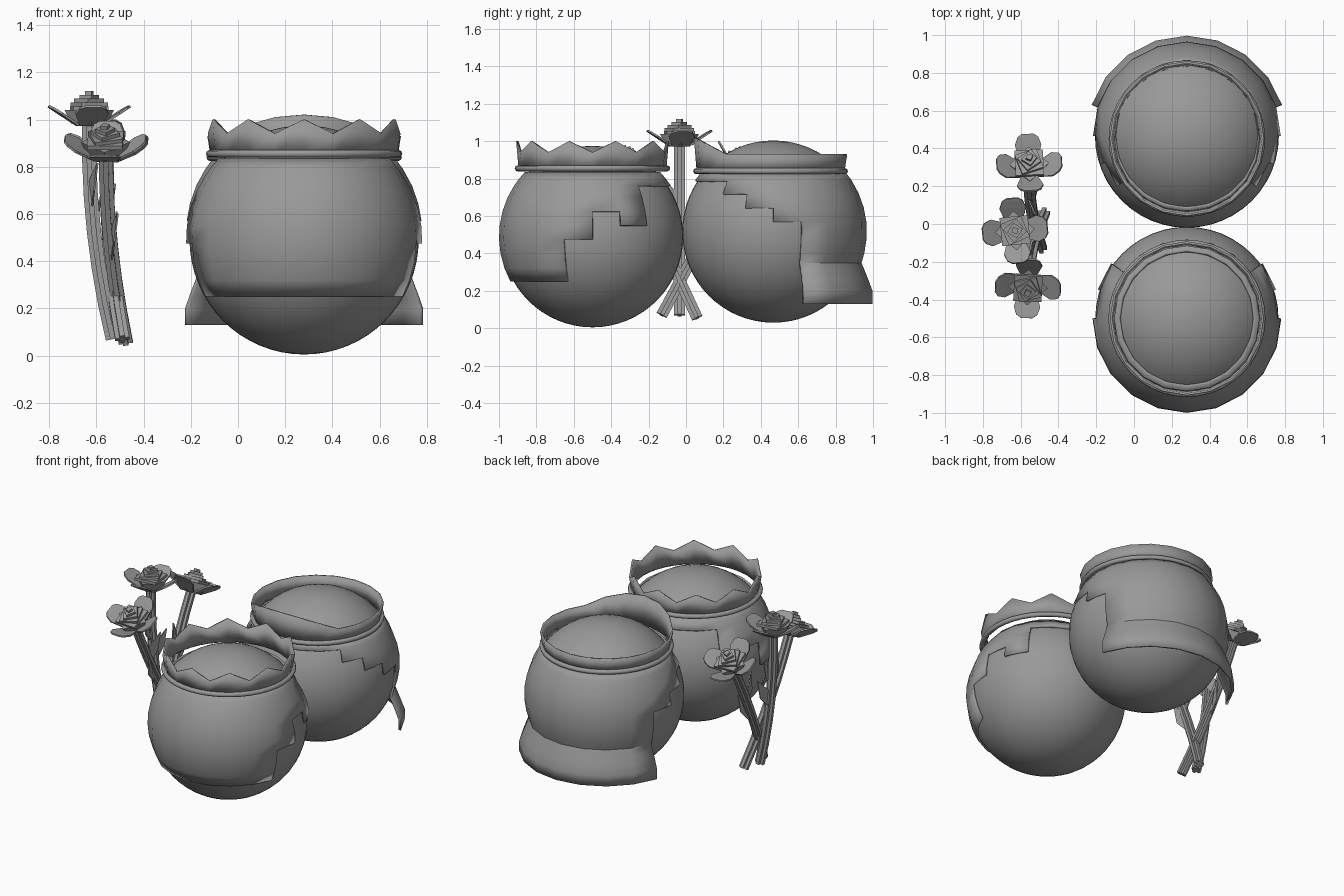
import bpy, bmesh, math
from mathutils import Vector, Matrix

if "Cube" in bpy.data.objects:
    bpy.data.objects.remove(bpy.data.objects["Cube"])

grey = bpy.data.materials.new("mid_grey")
grey.diffuse_color = (0.32, 0.32, 0.32, 1)
grey.use_nodes = True
grey.node_tree.nodes["Principled BSDF"].inputs["Base Color"].default_value = grey.diffuse_color


def finish(name, bm, smooth=None, thick=0):
    bmesh.ops.recalc_face_normals(bm, faces=bm.faces)
    me = bpy.data.meshes.new(name)
    bm.to_mesh(me)
    bm.free()
    me.materials.append(grey)
    ob = bpy.data.objects.new(name, me)
    bpy.context.collection.objects.link(ob)
    if thick:
        mod = ob.modifiers.new("thickness", 'SOLIDIFY')
        mod.thickness = thick
        mod.offset = -1
    if smooth:
        bpy.ops.object.select_all(action='DESELECT')
        ob.select_set(True)
        bpy.context.view_layer.objects.active = ob
        bpy.ops.object.shade_smooth_by_angle(angle=math.radians(smooth))
    return ob


def polar(c, r, deg, z):
    """Point around a centre; zero degrees faces the front."""
    a = math.radians(deg)
    return Vector((c[0] + r * math.sin(a), c[1] - r * math.cos(a), z))


def ball(name, c, r):
    bm = bmesh.new()
    bmesh.ops.create_uvsphere(bm, u_segments=48, v_segments=32, radius=r,
                              matrix=Matrix.Translation(c))
    finish(name, bm, 40)


def shell(name, c, rows, radius, lower):
    """Stepped wrap around a ball: each column starts at its own height."""
    bm = bmesh.new()
    grid = [[bm.verts.new(polar(c, radius(z), 18 * i, z)) for z in rows] for i in range(20)]
    for i in range(20):
        a = 18 * i + 9
        low = lower(min(a, 360 - a))
        for j in range(len(rows) - 1):
            if rows[j] >= low - 1e-4:
                k = (i + 1) % 20
                bm.faces.new((grid[i][j], grid[k][j], grid[k][j + 1], grid[i][j + 1]))
    bmesh.ops.delete(bm, geom=[v for v in bm.verts if not v.link_faces], context='VERTS')
    finish(name, bm, 35, 0.015)


def band(name, c, r0, r1, z0, top):
    """Open upright band whose top edge follows a rule."""
    bm = bmesh.new()
    n = 20
    lo = [bm.verts.new(polar(c, r0, 18 * i, z0)) for i in range(n)]
    hi = [bm.verts.new(polar(c, r1, 18 * i, top(i))) for i in range(n)]
    for i in range(n):
        k = (i + 1) % n
        bm.faces.new((lo[i], lo[k], hi[k], hi[i]))
    finish(name, bm, 30, 0.012)


def ring(name, c, r, minor, z):
    bm = bmesh.new()
    n, m = 40, 8
    g = [[bm.verts.new(polar(c, r + minor * math.cos(math.tau * j / m), 9 * i,
                             z + minor * math.sin(math.tau * j / m)))
          for j in range(m)] for i in range(n)]
    for i in range(n):
        for j in range(m):
            a, b = (i + 1) % n, (j + 1) % m
            bm.faces.new((g[i][j], g[a][j], g[a][b], g[i][b]))
    finish(name, bm, 50)


def stepped(limits, last):
    def rule(a):
        for lim, z in limits:
            if a < lim:
                return z
        return last
    return rule


def round_r(cz):
    return lambda z: math.sqrt(0.25 - (z - cz) ** 2)


# Front ball with short wrap and pointed crown
FRONT = (0.28, -0.5, 0.49)
ball("front_ball", FRONT, 0.485)
shell("front_wrap", FRONT, [0.25, 0.32, 0.4, 0.475, 0.55, 0.625, 0.70, 0.765, 0.80, 0.835],
      round_r(0.49),
      stepped([(72, 0.25), (90, 0.475), (108, 0.625), (126, 0.55)], 0.765))
band("pointed_crown", FRONT, 0.395, 0.408, 0.85, lambda i: 0.94 if i % 2 else 1.0)
ring("crown_ring", FRONT, 0.40, 0.016, 0.855)

# Back ball with long flared wrap and raised headband
BACK = (0.28, 0.467, 0.517)
BAND = (0.28, 0.452, 0)
ball("back_ball", BACK, 0.487)


def flared(z):
    r = round_r(0.517)(z)
    if z < 0.35:
        r = {0.13: 0.53, 0.2: 0.53, 0.26: 0.508, 0.31: 0.488}[z]
    return r


shell("back_wrap", BACK,
      [0.13, 0.2, 0.26, 0.31, 0.35, 0.40, 0.48, 0.57, 0.645, 0.72, 0.79, 0.835], flared,
      stepped([(54, 0.79), (72, 0.72), (90, 0.645), (108, 0.57)], 0.13))
band("raised_headband", BAND, 0.395, 0.41, 0.835,
     lambda i: 0.93 + 0.09 * max(0, (math.cos(math.radians(18 * i)) - 0.6) / 0.4))
ring("headband_ring", BAND, 0.398, 0.016, 0.84)


# Flowers
def stem(name, pts, w=0.03, t=0.011):
    """Plus-shaped section swept along a path."""
    bm = bmesh.new()
    sec = [(w, t), (t, t), (t, w), (-t, w), (-t, t), (-w, t),
           (-w, -t), (-t, -t), (-t, -w), (t, -w), (t, -t), (w, -t)]
    loops = []
    for i, p in enumerate(pts):
        d = (pts[min(i + 1, len(pts) - 1)] - pts[max(i - 1, 0)]).normalized()
        x = Vector((1, 0, 0))
        x = (x - d * x.dot(d)).normalized()
        y = d.cross(x)
        loops.append([bm.verts.new(p + x * u + y * v) for u, v in sec])
    for a, b in zip(loops, loops[1:]):
        for i in range(12):
            k = (i + 1) % 12
            bm.faces.new((a[i], a[k], b[k], b[i]))
    bm.faces.new(loops[0])
    bm.faces.new(loops[-1])
    finish(name, bm)


def blossom(name, base, axis, spin):
    m = Matrix.Translation(base) @ axis.to_track_quat('Z', 'Y').to_matrix().to_4x4() \
        @ Matrix.Rotation(spin, 4, 'Z')
    # square cup and stacked bud
    bm = bmesh.new()
    bmesh.ops.create_cone(bm, cap_ends=True, segments=4, radius1=0.075, radius2=0.105,
                          depth=0.06, matrix=m @ Matrix.Translation((0, 0, 0.03)))
    for i, s in enumerate((0.15, 0.12, 0.09, 0.06, 0.03)):
        bmesh.ops.create_cube(bm, size=1, matrix=m @ Matrix.Translation((0, 0, 0.067 + 0.016 * i))
                              @ Matrix.Rotation(0.3 * i, 4, 'Z')
                              @ Matrix.Diagonal((s, s, 0.018, 1)))
    finish(name + "_bud", bm)
    # four spread petals
    bm = bmesh.new()
    for q in range(4):
        r = m @ Matrix.Rotation(math.pi / 2 * q, 4, 'Z')
        rows = [[bm.verts.new(r @ Vector((x, s * h, z))) for s in (-1, 1)]
                for x, h, z in ((0.045, 0.045, 0.0), (0.12, 0.07, 0.05),
                                (0.155, 0.055, 0.072), (0.17, 0.03, 0.08))]
        for a, b in zip(rows, rows[1:]):
            bm.faces.new((a[0], a[1], b[1], b[0]))
    finish(name + "_petals", bm, thick=0.01)


def leaf(name, p, side):
    bm = bmesh.new()
    pts = [(0, 0, -0.08), (0.01, 0.075, 0.0), (0.025, 0.085, 0.12), (-0.01, 0.01, 0.04)]
    bm.faces.new([bm.verts.new(p + Vector((x, y * side, z))) for x, y, z in pts])
    finish(name, bm, thick=0.008)


def flower(name, bottom, top, bend, spin, side):
    bottom, top = Vector(bottom), Vector(top)
    pts = []
    for i in range(7):
        t = i / 6
        p = bottom.lerp(top, t)
        p.x -= bend * 4 * t * (1 - t)
        pts.append(p)
    stem(name + "_stem", pts)
    axis = (pts[-1] - pts[-2]).normalized()
    blossom(name, top, axis, spin)
    leaf(name + "_leaf", pts[3] + Vector((0, 0.015 * side, 0.03)), side)
    leaf(name + "_upper_leaf", pts[4] + Vector((0, -0.015 * side, 0.02)), -side)


flower("middle_flower", (-0.53, -0.035, 0.07), (-0.63, -0.035, 0.98), 0.03, 0.1, 1)
flower("front_flower", (-0.475, 0.06, 0.055), (-0.56, -0.31, 0.85), 0.02, 0.0, -1)
flower("rear_flower", (-0.49, -0.13, 0.07), (-0.555, 0.29, 0.85), 0.02, 0.05, 1)
